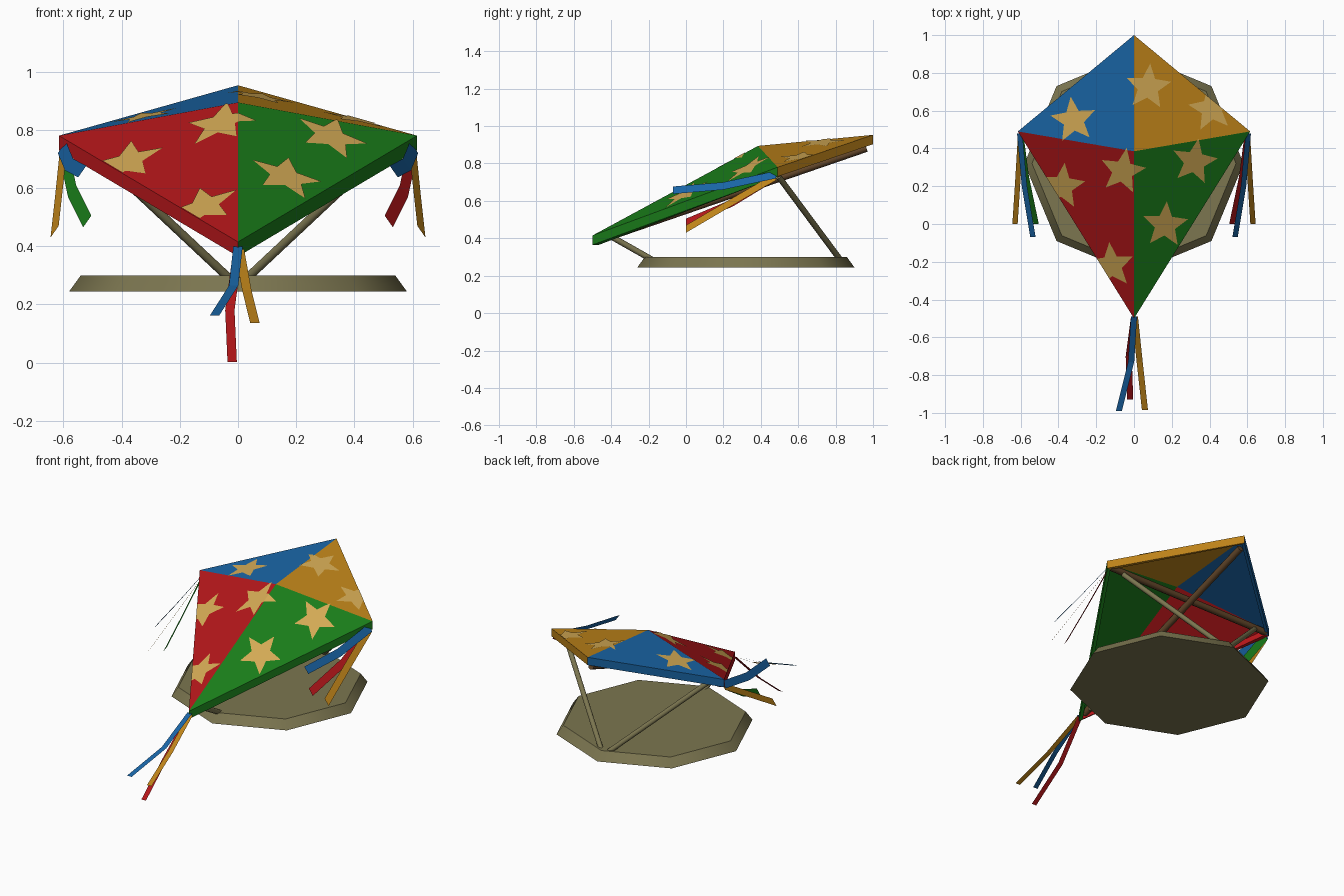
import bpy, bmesh
from math import sin, cos, radians
from mathutils import Vector

cube = bpy.data.objects.get("Cube")
if cube:
    bpy.data.objects.remove(cube, do_unlink=True)


def material(name, rgb):
    m = bpy.data.materials.new(name)
    m.use_nodes = True
    m.diffuse_color = (*rgb, 1)
    bsdf = next(n for n in m.node_tree.nodes if n.type == 'BSDF_PRINCIPLED')
    bsdf.inputs["Base Color"].default_value = (*rgb, 1)
    return m


red = material("red", (0.45, 0.008, 0.01))
green = material("green", (0.01, 0.2, 0.01))
blue = material("blue", (0.01, 0.13, 0.38))
gold = material("gold", (0.52, 0.23, 0.01))
pale = material("pale_gold", (0.65, 0.4, 0.09))
khaki = material("khaki", (0.2, 0.18, 0.08))
brown = material("brown", (0.12, 0.06, 0.022))


def finish(name, bm, *mats):
    mesh = bpy.data.meshes.new(name)
    bm.to_mesh(mesh)
    bm.free()
    for m in mats:
        mesh.materials.append(m)
    ob = bpy.data.objects.new(name, mesh)
    bpy.context.collection.objects.link(ob)
    return ob


def smooth(ob, angle):
    bpy.ops.object.select_all(action='DESELECT')
    ob.select_set(True)
    bpy.context.view_layer.objects.active = ob
    bpy.ops.object.shade_smooth_by_angle(angle=radians(angle))


def rod(name, a, b, radius, mat):
    a, b = Vector(a), Vector(b)
    bm = bmesh.new()
    bmesh.ops.create_cone(bm, cap_ends=True, segments=8, radius1=radius,
                          radius2=radius, depth=(b - a).length)
    ob = finish(name, bm, mat)
    ob.location = (a + b) / 2
    ob.rotation_euler = (b - a).to_track_quat('Z', 'Y').to_euler()
    smooth(ob, 50)


def ribbon(name, path, half_width, mat):
    bm = bmesh.new()
    w = Vector(half_width)
    rows = [(bm.verts.new(Vector(p) - w), bm.verts.new(Vector(p) + w)) for p in path]
    for (a, b), (c, d) in zip(rows, rows[1:]):
        bm.faces.new((a, b, d, c))
    finish(name, bm, mat)


# Kite skin: four sloping panels with a skirt round the rim
hub = Vector((0, 0.385, 0.894))
rim = [Vector(p) for p in ((0, 1, 0.953), (-0.615, 0.49, 0.78),
                           (0, -0.5, 0.415), (0.615, 0.49, 0.78))]
edges = [(rim[i], rim[(i + 1) % 4]) for i in range(4)]
bm = bmesh.new()
centre = bm.verts.new(hub)
upper = [bm.verts.new(p) for p in rim]
lower = [bm.verts.new(p - Vector((0, 0, 0.05))) for p in rim]
for i in range(4):
    j = (i + 1) % 4
    for corners in ((centre, upper[i], upper[j]),
                    (upper[i], lower[i], lower[j], upper[j])):
        bm.faces.new(corners).material_index = i
bm.normal_update()
skin = finish("kite_skin", bm, blue, red, green, gold)
solid = skin.modifiers.new("thickness", 'SOLIDIFY')
solid.thickness = 0.018
solid.offset = -1
solid.use_even_offset = True


# Stars laid on the panels, folded at the ridges and trimmed at the rim
def skin_height(x, y):
    heights = []
    for a, b in edges:
        n = (a - hub).cross(b - hub)
        heights.append(hub.z - (n.x * x + n.y * (y - hub.y)) / n.z)
    return min(heights)


def bisect(bm, point, direction, trim=False):
    bmesh.ops.bisect_plane(bm, geom=bm.verts[:] + bm.edges[:] + bm.faces[:],
                           plane_co=(point.x, point.y, 0),
                           plane_no=(direction.y, -direction.x, 0), clear_outer=trim)


def star(name, x, y, radius, tilt):
    bm = bmesh.new()
    mid = bm.verts.new((x, y, 0))
    ring = []
    for k in range(10):
        r = radius * (0.45 if k % 2 else 1)
        a = radians(tilt + 36 * k)
        ring.append(bm.verts.new((x + r * cos(a), y + r * sin(a), 0)))
    for k in range(10):
        bm.faces.new((mid, ring[k], ring[(k + 1) % 10]))
    for p in rim[:2] + rim[3:]:
        bisect(bm, hub, p - hub)
    for a, b in edges:
        bisect(bm, a, b - a, trim=True)
    for v in bm.verts:
        v.co.z = skin_height(v.co.x, v.co.y) + 0.003
    finish(name, bm, pale)


for i, (x, y, tilt) in enumerate([(-0.32, 0.55, 97), (0.075, 0.725, 85), (0.41, 0.61, 98),
                                  (-0.06, 0.28, 80), (-0.38, 0.2, 84), (-0.12, -0.22, 95),
                                  (0.165, -0.005, 86), (0.32, 0.33, 80)]):
    star(f"star_{i + 1}", x, y, 0.125, tilt)

# Frame under the skin
rod("spine", (0, -0.45, 0.395), (0, 0.965, 0.882), 0.02, brown)
rod("cross_spar", (-0.59, 0.49, 0.745), (0.59, 0.49, 0.745), 0.02, brown)

# Stand: octagonal base and three struts
bm = bmesh.new()
bmesh.ops.create_cone(bm, cap_ends=True, segments=8, radius1=0.58, radius2=0.54, depth=0.055)
bmesh.ops.rotate(bm, verts=bm.verts, matrix=Vector((0, 1, 0)).to_track_quat('Y', 'Z').to_matrix())
# Put a corner on each axis
first = max(bm.verts, key=lambda v: v.co.x).co
if first.x < 0.575:
    turn = Vector((1, 0)).angle(Vector((first.x, first.y)))
    for v in bm.verts:
        x, y = v.co.x, v.co.y
        v.co.x, v.co.y = x * cos(turn) - y * sin(turn), x * sin(turn) + y * cos(turn)
base = finish("base", bm, khaki)
base.location = (0, 0.32, 0.2725)
smooth(base, 50)
rod("front_strut", (0, -0.18, 0.285), (0, -0.41, 0.415), 0.016, khaki)
for side, s in (("left", 1), ("right", -1)):
    rod(f"{side}_strut", (0.025 * s, 0.825, 0.285), (0.5 * s, 0.495, 0.73), 0.016, khaki)

# Ribbons at the two side corners
    last = red if s > 0 else green
    for name, mat, path in (
            ("long", blue, ((0.605, 0.48, 0.74), (0.58, 0.2, 0.68), (0.535, -0.07, 0.657))),
            ("outer", gold, ((0.6, 0.48, 0.73), (0.615, 0.23, 0.585), (0.63, 0, 0.45))),
            ("inner", last, ((0.6, 0.48, 0.73), (0.57, 0.25, 0.59), (0.518, 0, 0.485)))):
        ribbon(f"{side}_{name}_ribbon", [(x * s, y, z) for x, y, z in path],
               (-0.014 * s, 0, 0.02), mat)

# Tail ribbons
for name, mat, path in (
        ("right", blue, ((0, -0.49, 0.4), (-0.015, -0.73, 0.265), (-0.08, -0.99, 0.163))),
        ("left", gold, ((0.005, -0.49, 0.39), (0.03, -0.73, 0.25), (0.058, -0.985, 0.137))),
        ("middle", red, ((0, -0.49, 0.39), (-0.028, -0.7, 0.18), (-0.02, -0.93, 0.003)))):
    ribbon(f"{name}_tail_ribbon", path, (0.016, 0, 0), mat)
